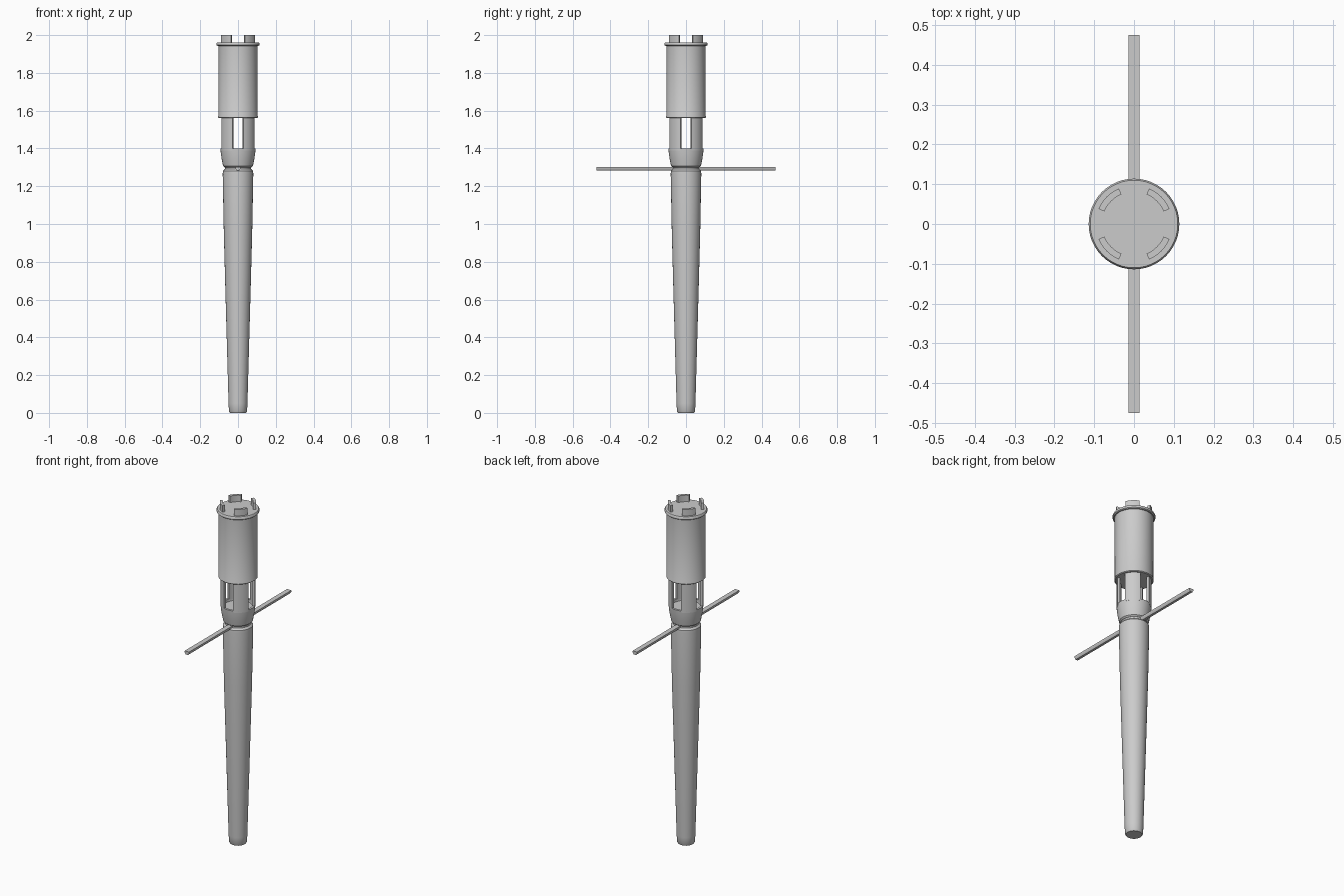
import bpy, bmesh, math
from mathutils import Matrix, Vector

cube = bpy.data.objects.get("Cube")
if cube:
    bpy.data.objects.remove(cube, do_unlink=True)

GREY = (0.6, 0.6, 0.6, 1)
metal = bpy.data.materials.new("plain grey")
metal.use_nodes = True
metal.diffuse_color = GREY
metal.node_tree.nodes["Principled BSDF"].inputs["Base Color"].default_value = GREY


def finish(name, bm):
    bmesh.ops.remove_doubles(bm, verts=bm.verts, dist=1e-5)
    bmesh.ops.recalc_face_normals(bm, faces=bm.faces)
    mesh = bpy.data.meshes.new(name)
    bm.to_mesh(mesh)
    bm.free()
    mesh.materials.append(metal)
    ob = bpy.data.objects.new(name, mesh)
    bpy.context.collection.objects.link(ob)
    bpy.ops.object.select_all(action='DESELECT')
    ob.select_set(True)
    bpy.context.view_layer.objects.active = ob
    bpy.ops.object.shade_smooth_by_angle(angle=math.radians(35))
    return ob


def lathe(name, profile, steps=48):
    """Spin a closed-at-the-axis (radius, z) profile around z."""
    bm = bmesh.new()
    verts = [bm.verts.new((r, 0, z)) for r, z in profile]
    edges = [bm.edges.new(pair) for pair in zip(verts, verts[1:])]
    bmesh.ops.spin(bm, geom=verts + edges, cent=(0, 0, 0), axis=(0, 0, 1),
                   angle=math.tau, steps=steps)
    return finish(name, bm)


def arc_blocks(name, inner, outer, low, high, span, steps=10):
    """Four curved blocks centred on the diagonals."""
    bm = bmesh.new()
    for quarter in range(4):
        start = math.radians(45 + 90 * quarter - span / 2)
        turn = Matrix.Rotation(start, 3, 'Z')
        corners = [(inner, low), (outer, low), (outer, high), (inner, high)]
        face = bm.faces.new([bm.verts.new(turn @ Vector((r, 0, z))) for r, z in corners])
        cap = bmesh.ops.duplicate(bm, geom=[face])["geom"]
        bmesh.ops.spin(bm, geom=list(face.edges) + list(face.verts), cent=(0, 0, 0),
                       axis=(0, 0, 1), angle=math.radians(span), steps=steps)
        # far end cap
        moved = [g for g in cap if isinstance(g, bmesh.types.BMVert)]
        bmesh.ops.rotate(bm, verts=moved, cent=(0, 0, 0),
                         matrix=Matrix.Rotation(math.radians(span), 3, 'Z'))
    return finish(name, bm)


# Long tapered handle with a rounded shoulder
lathe("handle", [(0, 0), (0.043, 0), (0.048, 0.008), (0.05, 0.05), (0.066, 0.62),
                 (0.075, 0.95), (0.081, 1.265), (0.08, 1.28), (0.07, 1.29),
                 (0.07, 1.31), (0, 1.31)])

# Open cup above the neck
lathe("cup", [(0, 1.30), (0.071, 1.30), (0.079, 1.307), (0.086, 1.34), (0.091, 1.375),
              (0.093, 1.4), (0.08, 1.4), (0.078, 1.385), (0, 1.385)])

# Pillars with four windows between them
arc_blocks("window_pillars", 0.079, 0.093, 1.39, 1.575, 53)

# Barrel with a thin lower lip
lathe("barrel", [(0, 1.56), (0.1, 1.56), (0.105, 1.564), (0.105, 1.57), (0.103, 1.574),
                 (0.103, 1.945), (0, 1.945)])

# Flared rim and crown teeth
lathe("top_rim", [(0, 1.943), (0.109, 1.943), (0.114, 1.947), (0.114, 1.956),
                  (0.11, 1.962), (0, 1.962)])
arc_blocks("crown_teeth", 0.081, 0.097, 1.955, 2.0, 44)

# Crossguard bar, narrower underneath
bm = bmesh.new()
section = [(-0.014, 1.302), (0.014, 1.302), (0.014, 1.293), (0.007, 1.283),
           (-0.007, 1.283), (-0.014, 1.293)]
end = bm.faces.new([bm.verts.new((x, -0.475, z)) for x, z in section])
new = bmesh.ops.extrude_face_region(bm, geom=[end], use_keep_orig=True)["geom"]
bmesh.ops.translate(bm, vec=(0, 0.95, 0),
                    verts=[g for g in new if isinstance(g, bmesh.types.BMVert)])
finish("crossguard", bm)
